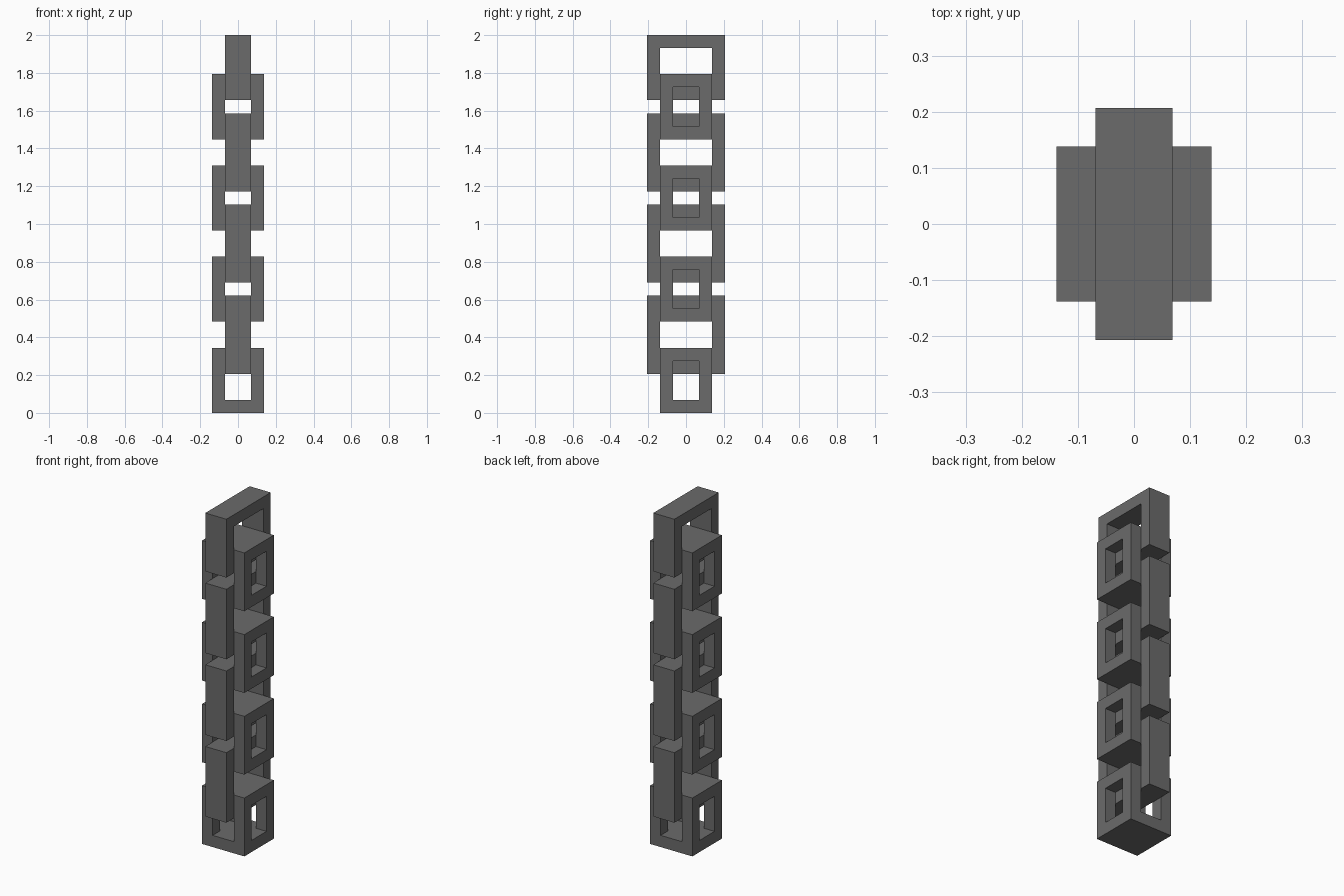
import bpy
import bmesh

if "Cube" in bpy.data.objects:
    bpy.data.objects.remove(bpy.data.objects["Cube"], do_unlink=True)

U = 2 / 29  # bar thickness; the whole chain is 29 bars tall

grey = bpy.data.materials.new("dark_grey")
grey.use_nodes = True
colour = (0.147, 0.147, 0.147, 1)
grey.diffuse_color = colour
grey.node_tree.nodes["Principled BSDF"].inputs["Base Color"].default_value = colour


def block_link(name, xs, ys, zs, is_open):
    """Join the solid cells between the cutting planes into one clean shell."""
    planes = (xs, ys, zs)
    count = [len(p) - 1 for p in planes]

    def solid(c):
        return all(0 <= c[a] < count[a] for a in range(3)) and not is_open(*c)

    bm = bmesh.new()
    corners = {}

    def corner(idx):
        if idx not in corners:
            corners[idx] = bm.verts.new([planes[a][idx[a]] * U for a in range(3)])
        return corners[idx]

    cells = [(i, j, k) for i in range(count[0])
             for j in range(count[1]) for k in range(count[2])]
    for c in filter(solid, cells):
        for axis in range(3):
            for side in (0, 1):
                neighbour = list(c)
                neighbour[axis] += 2 * side - 1
                if solid(neighbour):
                    continue
                b, d = (axis + 1) % 3, (axis + 2) % 3
                loop = []
                for s, t in ((0, 0), (1, 0), (1, 1), (0, 1)):
                    idx = list(c)
                    idx[axis] += side
                    idx[b] += s
                    idx[d] += t
                    loop.append(corner(tuple(idx)))
                bm.faces.new(loop if side else loop[::-1])
    mesh = bpy.data.meshes.new(name)
    bm.to_mesh(mesh)
    bm.free()
    mesh.materials.append(grey)
    obj = bpy.data.objects.new(name, mesh)
    bpy.context.collection.objects.link(obj)


for n in range(4):
    # Square link with openings through both pairs of sides
    z = 7 * n
    block_link(f"square_link_{n + 1}", (-2, -1, 1, 2), (-2, -1, 1, 2),
               (z, z + 1, z + 4, z + 5),
               lambda i, j, k: k == 1 and (i == 1 or j == 1))

    # Flat wide link threaded through the square ones; the top one is shorter
    z = 7 * n + 3
    top = min(z + 6, 29)
    block_link(f"wide_link_{n + 1}", (-1, 1), (-3, -2, 2, 3),
               (z, z + 1, top - 1, top),
               lambda i, j, k: k == 1 and j == 1)
